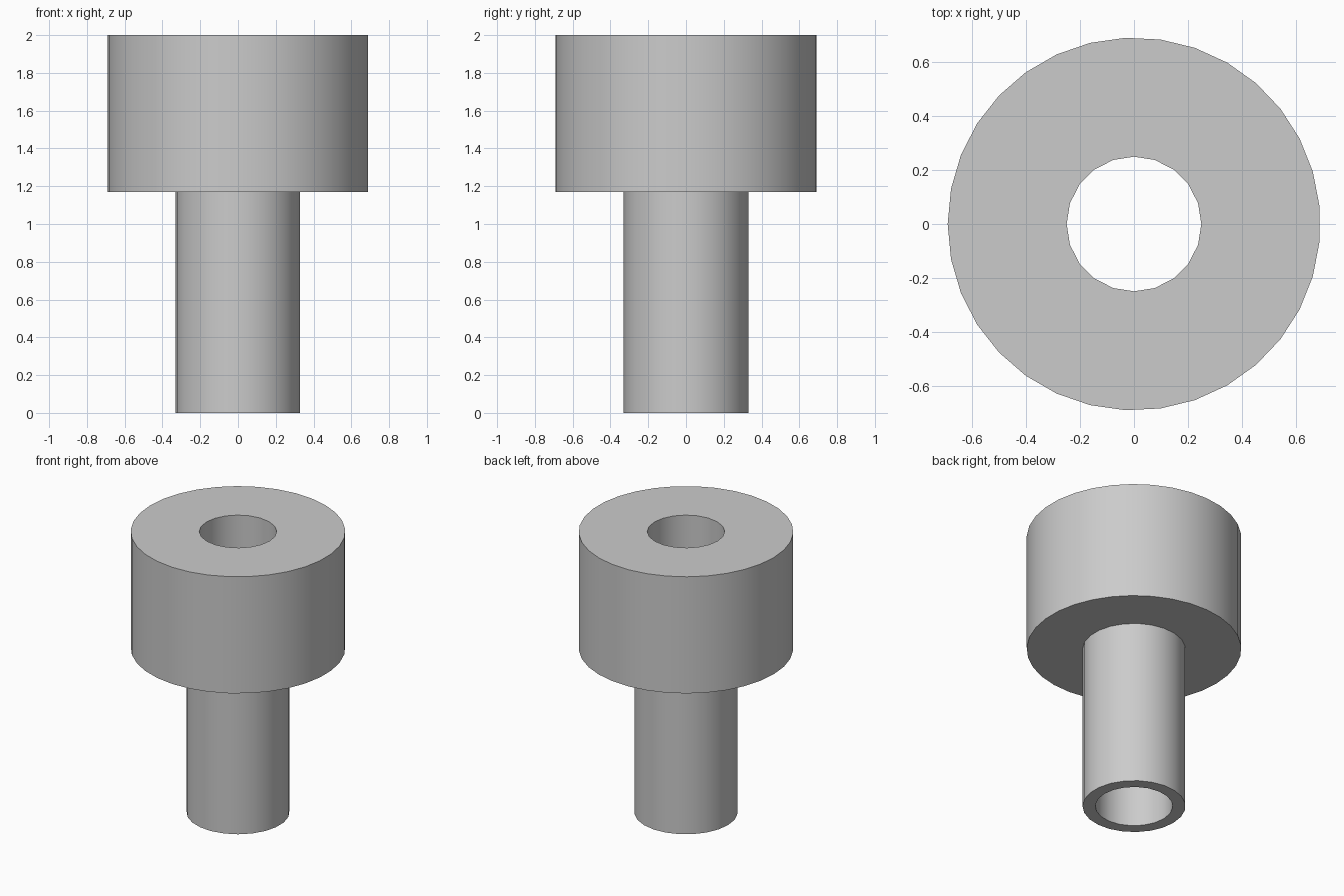
import bpy
import bmesh
from math import cos, sin, pi, radians

cube = bpy.data.objects.get("Cube")
if cube:
    bpy.data.objects.remove(cube, do_unlink=True)

HEAD_R, SHANK_R, BORE_R = 0.692, 0.332, 0.25
HEIGHT, SHOULDER_Z = 2.0, 1.17

grey = bpy.data.materials.new("plain grey")
grey.use_nodes = True
colour = (0.6, 0.6, 0.6, 1)
grey.diffuse_color = colour
grey.node_tree.nodes["Principled BSDF"].inputs["Base Color"].default_value = colour

bm = bmesh.new()


def tube_wall(radius, sides, z_low, z_high):
    """Add an open cylinder wall and return its bottom and top edge loops."""
    rings = []
    for z in (z_low, z_high):
        angles = [pi + 2 * pi * i / sides for i in range(sides)]
        rings.append([bm.verts.new((radius * cos(a), radius * sin(a), z)) for a in angles])
    low, high = rings
    for i in range(sides):
        j = (i + 1) % sides
        bm.faces.new((low[i], low[j], high[j], high[i]))
    return [[bm.edges.get((r[i], r[(i + 1) % sides])) for i in range(sides)] for r in rings]


def flat_ring(outer, inner, up):
    """Fill the flat ring between two edge loops at the same height."""
    result = bmesh.ops.triangle_fill(bm, edges=outer + inner, use_beauty=True, normal=(0, 0, up))
    faces = [f for f in result["geom"] if isinstance(f, bmesh.types.BMFace)]
    bmesh.ops.dissolve_limit(bm, angle_limit=0.001, verts=[], edges=[]) if not faces else None


# Head, shank and through bore
head_low, head_high = tube_wall(HEAD_R, 33, SHOULDER_Z, HEIGHT)
shank_low, shank_high = tube_wall(SHANK_R, 23, 0, SHOULDER_Z)
bore_low, bore_high = tube_wall(BORE_R, 20, 0, HEIGHT)

# Top face, shoulder underside and shank end
flat_ring(head_high, bore_high, 1)
flat_ring(head_low, shank_high, -1)
flat_ring(shank_low, bore_low, -1)
bmesh.ops.recalc_face_normals(bm, faces=bm.faces[:])

mesh = bpy.data.meshes.new("stepped_bushing")
bm.to_mesh(mesh)
bm.free()
mesh.materials.append(grey)
bushing = bpy.data.objects.new("stepped_bushing", mesh)
bpy.context.collection.objects.link(bushing)

# Smooth round walls with sharp rims
bpy.ops.object.select_all(action="DESELECT")
bushing.select_set(True)
bpy.context.view_layer.objects.active = bushing
bpy.ops.object.shade_smooth_by_angle(angle=radians(30))
